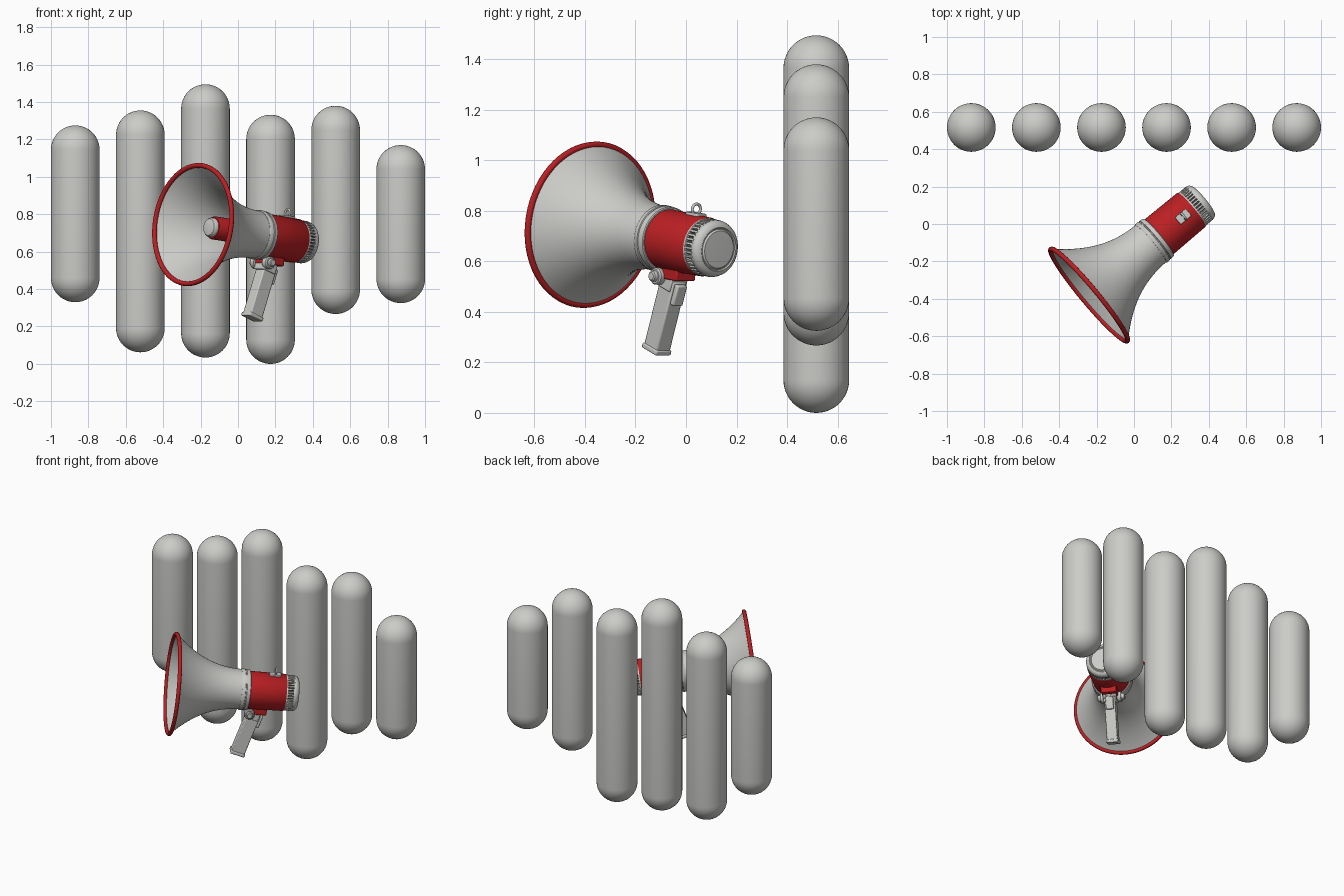
import bpy, bmesh, math
from mathutils import Matrix, Vector

cube = bpy.data.objects.get("Cube")
if cube:
    bpy.data.objects.remove(cube, do_unlink=True)


def material(name, rgb):
    m = bpy.data.materials.new(name)
    m.use_nodes = True
    m.diffuse_color = (*rgb, 1)
    m.node_tree.nodes["Principled BSDF"].inputs["Base Color"].default_value = (*rgb, 1)
    return m


GREY = material("light grey", (0.6, 0.6, 0.58))
RED = material("red", (0.5, 0.014, 0.017))
DARK = material("dark grey", (0.06, 0.06, 0.06))

# Megaphone frame: x sideways, y up, z backwards along the axis from the bell centre
tilt = math.radians(7)
flat = Vector((0.768, 0.64, 0)).normalized()
back = flat * math.cos(tilt) - Vector((0, 0, math.sin(tilt)))
side = Vector((-flat.y, flat.x, 0))
up = back.cross(side)
FRAME = Matrix.Translation((-0.24, -0.38, 0.745)) @ Matrix((side, up, back)).transposed().to_4x4()


def finish(bm, name, mat, matrix, bevel=0):
    bmesh.ops.remove_doubles(bm, verts=bm.verts, dist=1e-5)
    bmesh.ops.recalc_face_normals(bm, faces=bm.faces)
    mesh = bpy.data.meshes.new(name)
    bm.to_mesh(mesh)
    bm.free()
    mesh.materials.append(mat)
    obj = bpy.data.objects.new(name, mesh)
    bpy.context.scene.collection.objects.link(obj)
    obj.matrix_world = matrix
    if bevel:
        mod = obj.modifiers.new("bevel", "BEVEL")
        mod.width, mod.segments = bevel, 2
    bpy.ops.object.select_all(action="DESELECT")
    obj.select_set(True)
    bpy.context.view_layer.objects.active = obj
    bpy.ops.object.shade_smooth_by_angle(angle=math.radians(35))
    return obj


def lathe(name, profile, mat, matrix=FRAME, closed=False, steps=64):
    """Spin (position, radius) points around the z axis."""
    bm = bmesh.new()
    vs = [bm.verts.new((r, 0, t)) for t, r in profile]
    pairs = list(zip(vs, vs[1:])) + ([(vs[-1], vs[0])] if closed else [])
    edges = [bm.edges.new(p) for p in pairs]
    bmesh.ops.spin(bm, geom=vs + edges, cent=(0, 0, 0), axis=(0, 0, 1),
                   angle=math.tau, steps=steps, use_merge=True)
    return finish(bm, name, mat, matrix)


def ring(name, t, major, minor, mat, matrix=FRAME, steps=64):
    angles = [math.tau * i / 12 for i in range(12)]
    pts = [(t + minor * math.sin(a), major + minor * math.cos(a)) for a in angles]
    return lathe(name, pts, mat, matrix, True, steps)


def box(name, centre, size, mat, lean=0, bevel=0.006):
    bm = bmesh.new()
    bmesh.ops.create_cube(bm, size=1, matrix=Matrix.Diagonal((*size, 1)))
    place = FRAME @ Matrix.Translation(centre) @ Matrix.Rotation(math.radians(lean), 4, "X")
    return finish(bm, name, mat, place, bevel)


# Background pillars with rounded ends
spans = [(0.33, 1.275), (0.062, 1.355), (0.034, 1.495), (0, 1.332), (0.267, 1.38), (0.325, 1.17)]
R = 0.13
for i, (low, high) in enumerate(spans):
    arc = [math.pi / 2 * k / 12 for k in range(13)]
    bottom = [(low + R - R * math.cos(a), R * math.sin(a)) for a in arc]
    top = [(high - R + R * math.sin(a), R * math.cos(a)) for a in arc]
    lathe(f"pillar_{i + 1}", bottom + top, GREY,
          Matrix.Translation(((i - 2.5) * 0.348, 0.516, 0)), steps=48)

# Flared horn with a thin wall
flare = [(0.45 * i / 20, 0.128 + 0.195 * (1 - i / 20) ** 2.25) for i in range(21)]
inner = [(t, r - 0.01) for t, r in reversed(flare)]
lathe("horn", flare + inner, GREY, closed=True)
ring("bell_rim", 0, 0.319, 0.013, RED)

# Driver inside the horn
lathe("inner_tube", [(0.46, 0), (0.46, 0.062), (0.145, 0.062), (0.135, 0.058), (0.135, 0)], RED)
lathe("inner_cap", [(0.14, 0.052), (0.12, 0.052), (0.11, 0.045), (0.106, 0.03), (0.105, 0)], GREY)

# Collar, body and rear cap
lathe("collar", [(0.43, 0), (0.43, 0.13), (0.435, 0.133), (0.453, 0.133), (0.455, 0.129),
                 (0.46, 0.129), (0.462, 0.132), (0.484, 0.13), (0.487, 0.126), (0.487, 0)], GREY)
lathe("body", [(0.48, 0), (0.48, 0.121), (0.715, 0.118), (0.722, 0.113), (0.722, 0)], RED)
lathe("vent_core", [(0.715, 0), (0.715, 0.104), (0.775, 0.104), (0.775, 0)], DARK)
lathe("vent_ring", [(0.718, 0), (0.718, 0.115), (0.728, 0.115), (0.728, 0)], GREY)
lathe("rear_cap", [(0.765, 0), (0.765, 0.113), (0.777, 0.113), (0.79, 0.108), (0.799, 0.098),
                   (0.802, 0.088), (0.798, 0.084), (0.798, 0.08), (0.804, 0.074), (0.806, 0)], GREY)

# Vent ribs around the rear
bm = bmesh.new()
COUNT = 40
for i in range(COUNT):
    m = (Matrix.Rotation(math.tau * i / COUNT, 4, "Z") @ Matrix.Translation((0.108, 0, 0.747))
         @ Matrix.Diagonal((0.012, 0.009, 0.05, 1)))
    bmesh.ops.create_cube(bm, size=1, matrix=m)
finish(bm, "vent_ribs", GREY, FRAME)

# Carrying loop on top
box("loop_plate", (0, 0.12, 0.645), (0.05, 0.014, 0.075), GREY, bevel=0.004)
ring("loop", 0, 0.021, 0.006, GREY, FRAME @ Matrix.Translation((0, 0.141, 0.645)), 24)

# Handle mount and pistol grip
box("handle_mount", (0, -0.125, 0.55), (0.1, 0.05, 0.13), RED)
box("grip_head", (0, -0.16, 0.53), (0.085, 0.06, 0.09), GREY, 14)
box("grip", (0, -0.295, 0.505), (0.07, 0.3, 0.085), GREY, 14)
box("grip_base", (0, -0.438, 0.469), (0.08, 0.022, 0.095), GREY, 14)
box("trigger", (0, -0.21, 0.577), (0.05, 0.085, 0.026), GREY, 14)

# Pivot knobs on both sides of the handle
for name, sign in (("left", 1), ("right", -1)):
    place = (FRAME @ Matrix.Translation((sign * 0.035, -0.143, 0.505))
             @ Matrix.Rotation(sign * math.pi / 2, 4, "Y"))
    lathe(f"{name}_knob", [(0, 0), (0, 0.034), (0.03, 0.034), (0.036, 0.029), (0.036, 0.022),
                           (0.05, 0.02), (0.054, 0.015), (0.054, 0)], GREY, place, steps=32)
